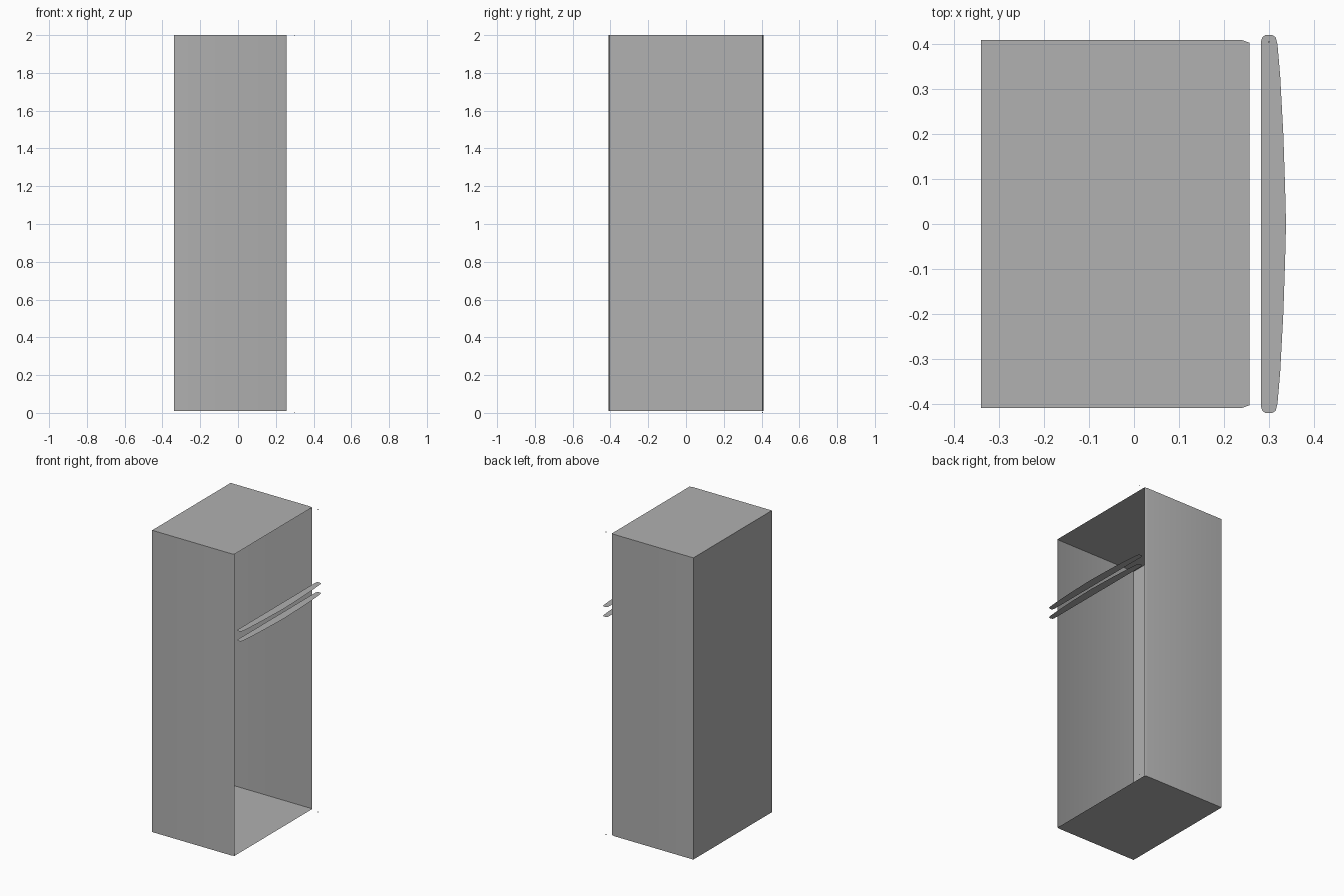
import bpy
import bmesh

cube = bpy.data.objects.get("Cube")
if cube:
    bpy.data.objects.remove(cube, do_unlink=True)

grey = bpy.data.materials.new("plain_grey")
grey.use_nodes = True
colour = (0.44, 0.44, 0.44, 1)
grey.diffuse_color = colour
grey.node_tree.nodes["Principled BSDF"].inputs["Base Color"].default_value = colour


def finish(name, bm):
    mesh = bpy.data.meshes.new(name)
    bm.to_mesh(mesh)
    bm.free()
    mesh.materials.append(grey)
    obj = bpy.data.objects.new(name, mesh)
    bpy.context.collection.objects.link(obj)
    return obj


def flat_outline(bm, points, z):
    return bm.faces.new([bm.verts.new((x, y, z)) for x, y in points])


def mirrored(half):
    # Mirror a half outline in y and join both halves into a loop
    return half + [(x, -y) for x, y in reversed(half) if y > 0]


# Cabinet: thin shell open at +x, side walls turned slightly in at the opening
BOTTOM, TOP = 0.01, 2.0
outline = mirrored([(0.257, 0.403), (0.24, 0.409), (-0.34, 0.409)])
bm = bmesh.new()
floor = flat_outline(bm, outline, BOTTOM)
ceiling = flat_outline(bm, outline, TOP)
low, high = list(floor.verts), list(ceiling.verts)
for i in range(len(outline) - 1):
    bm.faces.new((low[i], low[i + 1], high[i + 1], high[i]))
bmesh.ops.recalc_face_normals(bm, faces=bm.faces)
cabinet = finish("cabinet_shell", bm)
bpy.ops.object.select_all(action="DESELECT")
cabinet.select_set(True)
bpy.context.view_layer.objects.active = cabinet
bpy.ops.object.shade_smooth_by_angle()

# Two paper-thin bowed strips in front of the opening
back = [(0.282, 0.0), (0.282, 0.405), (0.285, 0.415), (0.292, 0.42)]
front = [(0.308, 0.42), (0.315, 0.415), (0.319, 0.4), (0.325, 0.33),
         (0.332, 0.2), (0.336, 0.08), (0.338, 0.0)]
for name, z in (("lower_strip", 1.445), ("upper_strip", 1.51)):
    bm = bmesh.new()
    face = flat_outline(bm, mirrored(back + front), z)
    face.normal_update()
    if face.normal.z < 0:
        face.normal_flip()
    finish(name, bm)

# Tiny pivot pins level with the floor and ceiling
for name, z in (("lower_pin", 0.003), ("upper_pin", 1.997)):
    bm = bmesh.new()
    bmesh.ops.create_cone(bm, cap_ends=True, segments=8,
                          radius1=0.002, radius2=0.002, depth=0.006)
    bmesh.ops.translate(bm, verts=bm.verts, vec=(0.3, 0.405, z))
    finish(name, bm)
